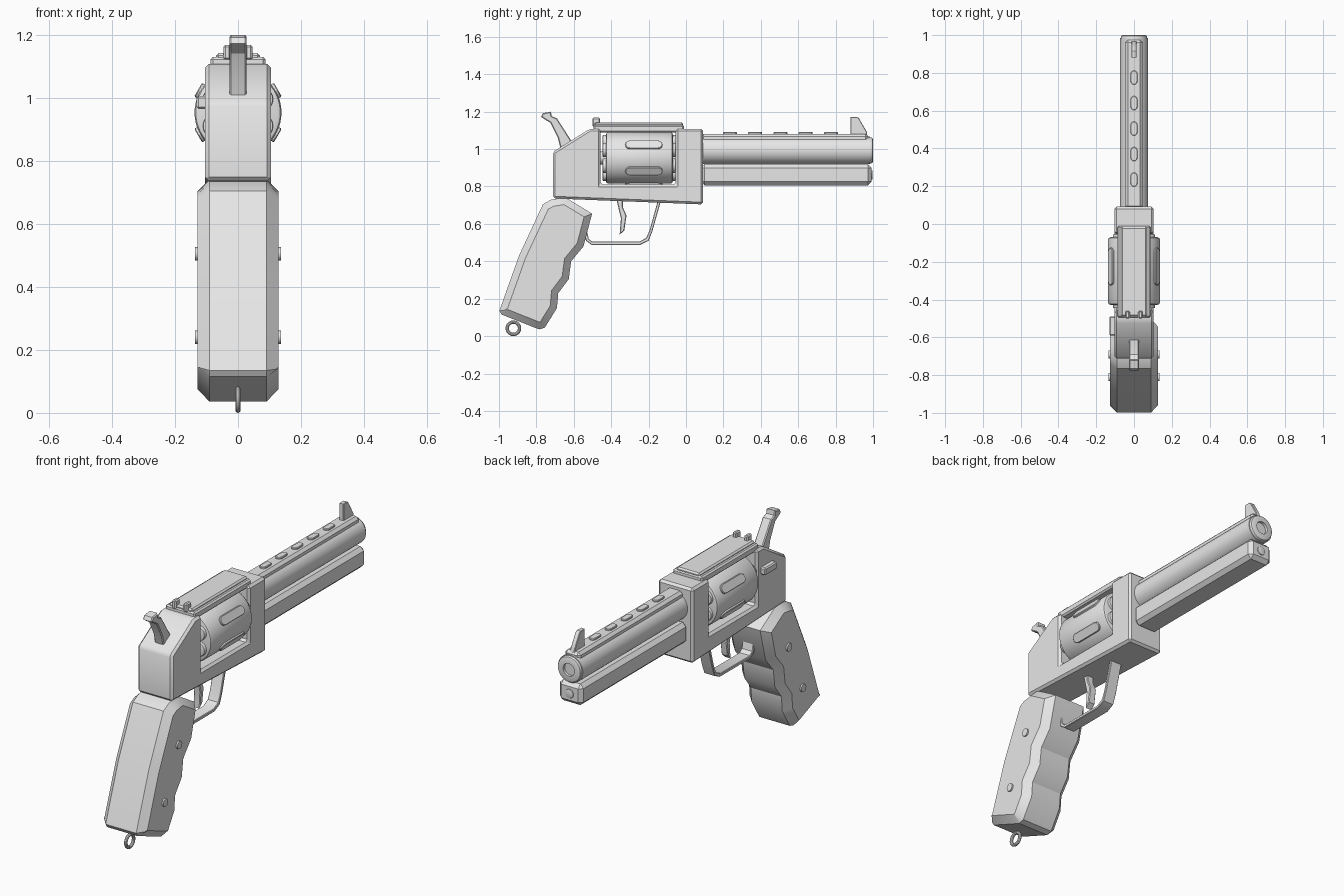
import bpy, bmesh, math
from mathutils import Matrix

cube = bpy.data.objects.get("Cube")
if cube:
    bpy.data.objects.remove(cube, do_unlink=True)

steel = bpy.data.materials.new("light_grey")
steel.use_nodes = True
GREY = (0.8, 0.8, 0.8, 1)
steel.diffuse_color = GREY
steel.node_tree.nodes["Principled BSDF"].inputs["Base Color"].default_value = GREY
parts = []


def finish(name, bm, loc=(0, 0, 0), tilt=0):
    bmesh.ops.recalc_face_normals(bm, faces=bm.faces)
    mesh = bpy.data.meshes.new(name)
    bm.to_mesh(mesh)
    bm.free()
    mesh.materials.append(steel)
    ob = bpy.data.objects.new(name, mesh)
    ob.location = loc
    ob.rotation_euler = (0, -tilt, 0)
    bpy.context.collection.objects.link(ob)
    parts.append(ob)
    return ob


def prism(name, pts, half, bevel=0, all_edges=False, loc=(0, 0, 0), tilt=0):
    """Side profile of (y, z) points, extruded to both sides along x."""
    bm = bmesh.new()
    face = bm.faces.new([bm.verts.new((-half, y, z)) for y, z in pts])
    ext = bmesh.ops.extrude_face_region(bm, geom=[face], use_keep_orig=True)
    verts = [g for g in ext["geom"] if isinstance(g, bmesh.types.BMVert)]
    bmesh.ops.translate(bm, verts=verts, vec=(2 * half, 0, 0))
    bmesh.ops.recalc_face_normals(bm, faces=bm.faces)
    if bevel:
        edges = [e for e in bm.edges
                 if all_edges or abs(e.verts[0].co.x - e.verts[1].co.x) < 1e-5]
        bmesh.ops.bevel(bm, geom=edges, offset=bevel, segments=1,
                        affect='EDGES', profile=0.5)
    return finish(name, bm, loc, tilt)


def box(name, y0, y1, z0, z1, half, bevel=0, x=0):
    return prism(name, [(y0, z0), (y1, z0), (y1, z1), (y0, z1)], half, bevel,
                 True, (x, 0, 0))


def rod(name, y0, y1, r, z, x=0, bevel=0, bore=0, sides=40):
    """Cylinder along y, optionally with a bore in its +y end."""
    bm = bmesh.new()
    bmesh.ops.create_cone(bm, cap_ends=True, segments=sides, radius1=r, radius2=r,
                          depth=y1 - y0, matrix=Matrix.Rotation(-math.pi / 2, 4, 'X'))
    caps = [f for f in bm.faces if len(f.verts) > 4]
    if bevel:
        bmesh.ops.bevel(bm, geom=list({e for f in caps for e in f.edges}),
                        offset=bevel, segments=2, affect='EDGES', profile=0.5)
    if bore:
        end = max(bm.faces, key=lambda f: f.calc_center_median().y)
        bmesh.ops.inset_region(bm, faces=[end], thickness=r - bevel - bore)
        ext = bmesh.ops.extrude_face_region(bm, geom=[end])
        verts = [g for g in ext["geom"] if isinstance(g, bmesh.types.BMVert)]
        bmesh.ops.translate(bm, verts=verts, vec=(0, -0.03, 0))
        if end.is_valid:
            bmesh.ops.delete(bm, geom=[end], context='FACES_ONLY')
    return finish(name, bm, (x, (y0 + y1) / 2, z))


def slot(length, width, steps=6):
    """Outline of a long slot with round ends."""
    r, out = width / 2, []
    for side in (1, -1):
        for i in range(steps + 1):
            a = -math.pi / 2 + math.pi * i / steps
            out.append((side * (length / 2 - r + r * math.cos(a)), side * r * math.sin(a)))
    return out


# Frame with open window for the drum
prism("frame", [(-.712, .736), (.092, .704), (.092, 1.108), (-.055, 1.108), (-.055, .81),
                (-.456, .81), (-.456, 1.108), (-.515, 1.108), (-.712, .985)],
      .104, .012, True)
box("top_strap", -.495, -.01, 1.09, 1.13, .088, .008)
box("top_rail", -.49, -.015, 1.12, 1.142, .07, .008)
for s in (-1, 1):
    box("rear_sight", -.5, -.46, 1.12, 1.168, .012, .006, s * .034)
box("release_latch", -.59, -.49, .965, 1.005, .018, .006, -.113)

# Drum with raised slots and chamber ends
DRUM_Z = .953
rod("drum", -.428, -.07, .138, DRUM_Z, bevel=.014, sides=56)
rod("drum_axle", -.47, -.04, .035, DRUM_Z)
for k in range(6):
    a = math.radians(30 + 60 * k)
    c, s = math.cos(a), math.sin(a)
    prism("drum_slot", slot(.2, .05), .009, .003, False,
          (.137 * c, -.225, DRUM_Z + .137 * s), a)
    rod("chamber_end", -.446, -.055, .038, DRUM_Z + .085 * s, .085 * c, .005, sides=20)

# Barrel, rib and underlug
rod("barrel", .08, .985, .074, .993)
rod("muzzle", .965, 1.0, .07, .993, bevel=.012, bore=.034)
box("barrel_rib", .08, .975, 1.0, 1.082, .045, .014)
for k in range(5):
    prism("rib_rest", slot(.075, .036), .008, .003, False,
          (0, .235 + .135 * k, 1.083), math.pi / 2)
box("underlug", .08, .992, .806, .92, .07, .02)
rod("lug_pin", .98, .997, .024, .862, bevel=.003, sides=20)
prism("front_sight", [(.88, 1.06), (.97, 1.06), (.968, 1.09), (.925, 1.165),
                      (.915, 1.172), (.88, 1.172)], .013, .003)

# Hammer and trigger group
prism("hammer", [(-.775, 1.172), (-.765, 1.192), (-.722, 1.2), (-.718, 1.176),
                 (-.69, 1.165), (-.61, 1.04), (-.58, .96), (-.66, .96),
                 (-.685, 1.06), (-.725, 1.14)], .027, .005)
prism("trigger", [(-.372, .73), (-.338, .73), (-.338, .69), (-.318, .645), (-.33, .565),
                  (-.355, .542), (-.348, .63)], .02, .004)
prism("trigger_guard", [(-.545, .55), (-.535, .51), (-.505, .488), (-.245, .488),
                        (-.2, .51), (-.18, .56), (-.135, .72), (-.152, .72),
                        (-.195, .565), (-.213, .525), (-.25, .505), (-.5, .505),
                        (-.52, .52), (-.528, .555)], .033, .003)

# Grip with finger grooves, screws and lanyard ring
prism("grip", [(-.998, .135), (-.985, .115), (-.785, .036), (-.755, .045), (-.69, .15),
               (-.683, .23), (-.627, .304), (-.614, .4), (-.548, .48), (-.502, .655),
               (-.645, .742), (-.72, .73), (-.765, .705), (-.893, .43)], .128, .037)
for y, z in ((-.69, .505), (-.81, .24)):
    bm = bmesh.new()
    bmesh.ops.create_cone(bm, cap_ends=True, segments=20, radius1=.021, radius2=.021,
                          depth=.272, matrix=Matrix.Rotation(math.pi / 2, 4, 'Y'))
    finish("grip_screw", bm, (0, y, z))
bpy.ops.mesh.primitive_torus_add(major_radius=.033, minor_radius=.009, major_segments=28,
                                 minor_segments=10, location=(0, -.923, .042),
                                 rotation=(0, math.pi / 2, 0))
ring = bpy.context.object
ring.name = "lanyard_ring"
ring.data.materials.append(steel)
parts.append(ring)

# Smooth round parts, keep edges sharp
bpy.ops.object.select_all(action='DESELECT')
for ob in parts:
    ob.select_set(True)
bpy.context.view_layer.objects.active = ring
bpy.ops.object.shade_smooth_by_angle(angle=math.radians(30))
